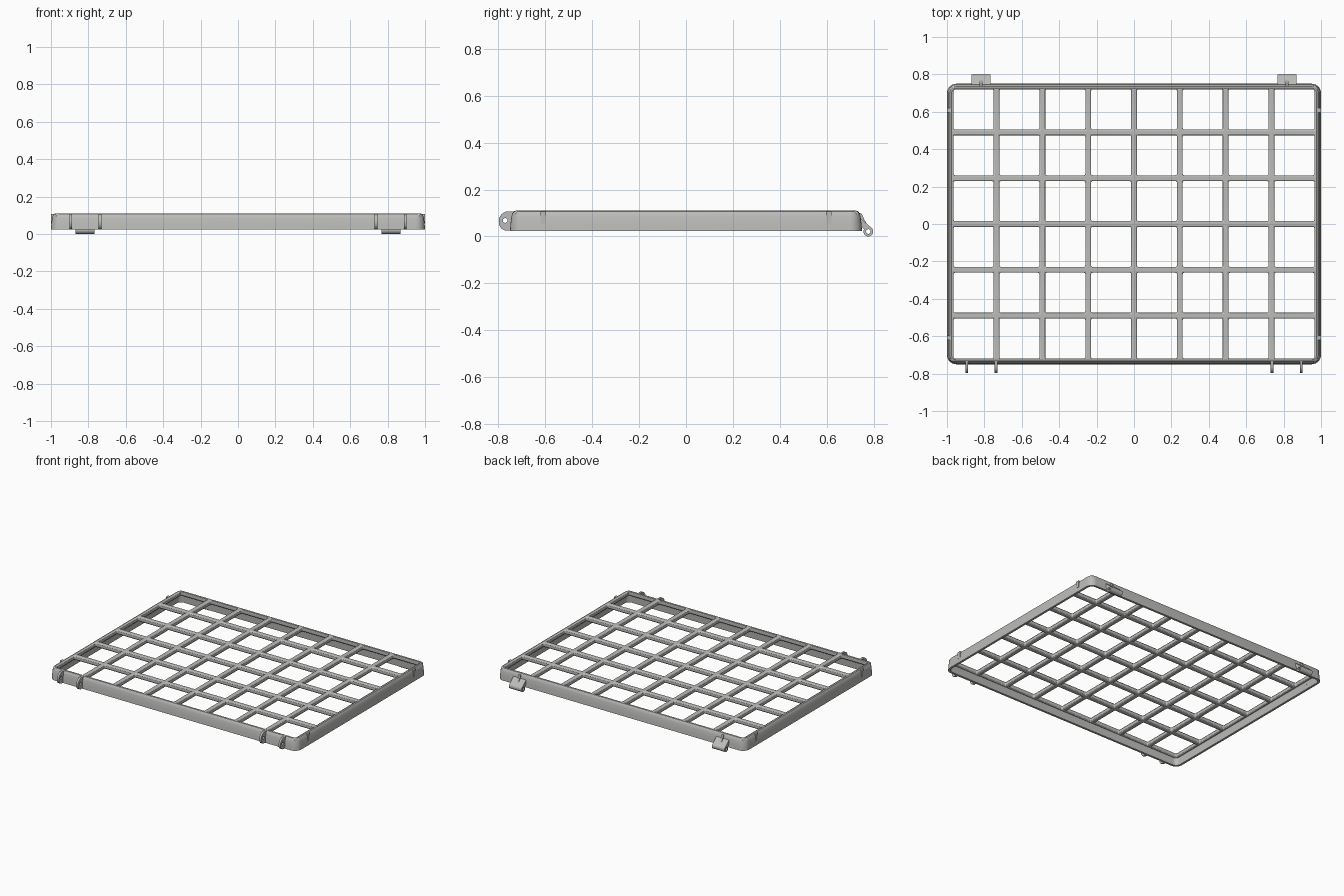
import bpy, bmesh, math
from mathutils import Matrix

cube = bpy.data.objects.get("Cube")
if cube:
    bpy.data.objects.remove(cube)

grey = bpy.data.materials.new("warm_grey")
grey.use_nodes = True
GREY = (0.5, 0.5, 0.485, 1)
grey.diffuse_color = GREY
grey.node_tree.nodes["Principled BSDF"].inputs["Base Color"].default_value = GREY

HX, HY = 1.0, 0.75          # half size of the frame
BOTTOM, TOP = 0.023, 0.11   # frame height range


def add_mesh(name, mesh, smooth=False):
    obj = bpy.data.objects.new(name, mesh)
    bpy.context.collection.objects.link(obj)
    mesh.materials.clear()
    mesh.materials.append(grey)
    if smooth:
        bpy.ops.object.select_all(action="DESELECT")
        obj.select_set(True)
        bpy.context.view_layer.objects.active = obj
        bpy.ops.object.shade_smooth_by_angle(angle=math.radians(35))
    return obj


def finish(name, bm, smooth=False):
    bmesh.ops.recalc_face_normals(bm, faces=bm.faces)
    mesh = bpy.data.meshes.new(name)
    bm.to_mesh(mesh)
    bm.free()
    return add_mesh(name, mesh, smooth)


def rounded_rect(inset, radius=0.05, steps=6):
    """Rounded rectangle whose corners share centres at every inset."""
    r = radius - inset
    points = []
    for corner, (sx, sy) in enumerate([(1, 1), (-1, 1), (-1, -1), (1, -1)]):
        for i in range(steps + 1):
            a = math.pi / 2 * (corner + i / steps)
            points.append((sx * (HX - radius) + r * math.cos(a),
                           sy * (HY - radius) + r * math.sin(a)))
    return points


def circle(cy, cz, r, n=20):
    return [(cy + r * math.cos(2 * math.pi * i / n),
             cz + r * math.sin(2 * math.pi * i / n)) for i in range(n)]


def side_plate(name, outlines, x, width):
    """Plate cut from y-z outlines (inner ones are holes), thick along x."""
    curve = bpy.data.curves.new(name, "CURVE")
    curve.dimensions = "2D"
    curve.fill_mode = "BOTH"
    curve.extrude = width / 2
    for outline in outlines:
        spline = curve.splines.new("POLY")
        spline.points.add(len(outline) - 1)
        for point, (y, z) in zip(spline.points, outline):
            point.co = (y, z, 0, 1)
        spline.use_cyclic_u = True
    temp = bpy.data.objects.new(name + "_outline", curve)
    bpy.context.collection.objects.link(temp)
    bpy.context.view_layer.update()
    graph = bpy.context.evaluated_depsgraph_get()
    mesh = bpy.data.meshes.new_from_object(temp.evaluated_get(graph))
    bpy.data.objects.remove(temp)
    mesh.transform(Matrix(((0, 0, 1, x), (1, 0, 0, 0), (0, 1, 0, 0), (0, 0, 0, 1))))
    return add_mesh(name, mesh, True)


# Outer frame: a drafted wall profile swept round the rounded rectangle
profile = [(0, BOTTOM), (0.002, 0.05), (0.006, 0.085), (0.01, 0.098),
           (0.016, 0.107), (0.024, TOP), (0.03, 0.107), (0.03, 0.084),
           (0.02, 0.078), (0.016, BOTTOM)]
bm = bmesh.new()
loops = [[bm.verts.new((x, y, z)) for x, y in rounded_rect(inset)]
         for inset, z in profile]
for k, loop in enumerate(loops):
    after = loops[(k + 1) % len(loops)]
    for i in range(len(loop)):
        j = (i + 1) % len(loop)
        bm.faces.new((loop[i], loop[j], after[j], after[i]))
finish("outer_frame", bm, True)

# Lattice: 8 by 6 open cells with softened bars
bm = bmesh.new()
bmesh.ops.create_grid(bm, x_segments=8, y_segments=6, size=1,
                      matrix=Matrix.Diagonal((0.98, 0.735, 1, 1)))
cells = bm.faces[:]
bmesh.ops.inset_individual(bm, faces=cells, thickness=0.0155, use_even_offset=True)
bmesh.ops.delete(bm, geom=cells, context="FACES")
extruded = bmesh.ops.extrude_face_region(bm, geom=bm.faces[:])["geom"]
bmesh.ops.translate(bm, vec=(0, 0, -0.032),
                    verts=[g for g in extruded if isinstance(g, bmesh.types.BMVert)])
bmesh.ops.translate(bm, vec=(0, 0, TOP - 0.002), verts=bm.verts)
lattice = finish("lattice", bm)
bevel = lattice.modifiers.new("soft_edges", "BEVEL")
bevel.width = 0.007
bevel.segments = 2
bevel.limit_method = "ANGLE"
bpy.context.view_layer.objects.active = lattice
lattice.select_set(True)
bpy.ops.object.shade_smooth_by_angle(angle=math.radians(35))

# Shapes of the front latch ears, the back hinge and its rib
ear = [(-0.732, 0.107), (-0.767, 0.107), (-0.785, 0.096), (-0.797, 0.078),
       (-0.797, 0.05), (-0.787, 0.033), (-0.768, 0.024), (-0.735, 0.028)]
arm = [(0.738, 0.055), (0.746, 0.075), (0.757, 0.066), (0.793, 0.03),
       (0.78, 0.02), (0.765, 0.02)]
rib = [(0.735, 0.07), (0.735, 0.1), (0.748, 0.098), (0.762, 0.068), (0.775, 0.046)]
pin = (0.777, 0.021)

for side, s in (("left", 1), ("right", -1)):
    # Front latch ears
    for place, x in (("outer", 0.894), ("inner", 0.738)):
        side_plate(f"{side}_{place}_latch_ear",
                   [ear, circle(-0.771, 0.068, 0.01)], s * x, 0.015)
    # Back hinge: sloped arm, barrel and centre rib
    arm_clear = arm[:3] + [(0.79, 0.037), (0.772, 0.034), (0.762, 0.026)]
    side_plate(f"{side}_hinge_arm", [arm_clear], s * 0.818, 0.102)
    side_plate(f"{side}_hinge_barrel",
               [circle(*pin, 0.021), circle(*pin, 0.01)], s * 0.818, 0.102)
    side_plate(f"{side}_hinge_rib", [rib], s * 0.818, 0.014)
    # Small ribs on the side walls
    for place, y in (("front", -0.609), ("back", 0.609)):
        bm = bmesh.new()
        bmesh.ops.create_cube(bm, size=1, matrix=Matrix.Translation(
            (s * 0.99, y, 0.081)) @ Matrix.Diagonal((0.018, 0.024, 0.05, 1)))
        finish(f"{side}_{place}_wall_rib", bm)
